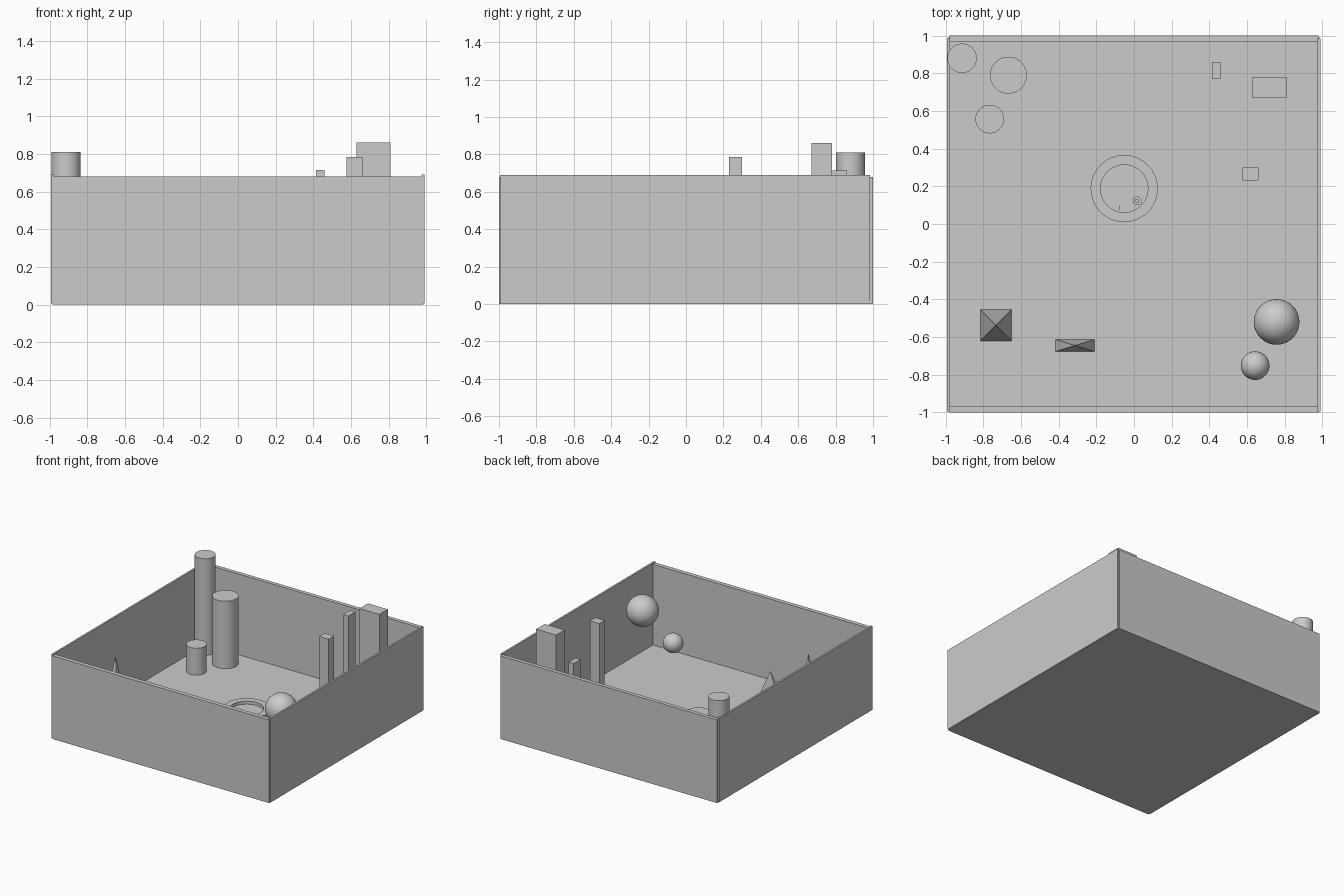
import bpy, bmesh, math
from mathutils import Matrix

cube = bpy.data.objects.get("Cube")
if cube:
    bpy.data.objects.remove(cube, do_unlink=True)

# One plain grey for everything
GREY = (0.6, 0.6, 0.6, 1.0)
grey = bpy.data.materials.new("plain_grey")
grey.use_nodes = True
grey.diffuse_color = GREY
grey.node_tree.nodes["Principled BSDF"].inputs["Base Color"].default_value = GREY

FLOOR = 0.02


def add_object(name, bm, smooth=False):
    mesh = bpy.data.meshes.new(name)
    bm.to_mesh(mesh)
    bm.free()
    mesh.materials.append(grey)
    obj = bpy.data.objects.new(name, mesh)
    bpy.context.collection.objects.link(obj)
    if smooth:
        bpy.ops.object.select_all(action='DESELECT')
        obj.select_set(True)
        bpy.context.view_layer.objects.active = obj
        bpy.ops.object.shade_smooth_by_angle(angle=math.radians(35))
    return obj


def box(name, x0, x1, y0, y1, z0, z1):
    bm = bmesh.new()
    place = Matrix.Translation(((x0 + x1) / 2, (y0 + y1) / 2, (z0 + z1) / 2))
    size = Matrix.Diagonal((x1 - x0, y1 - y0, z1 - z0, 1))
    bmesh.ops.create_cube(bm, size=1, matrix=place @ size)
    return add_object(name, bm)


def cylinder(name, x, y, radius, z0, z1):
    bm = bmesh.new()
    bmesh.ops.create_cone(bm, cap_ends=True, segments=48, radius1=radius, radius2=radius,
                          depth=z1 - z0, matrix=Matrix.Translation((x, y, (z0 + z1) / 2)))
    return add_object(name, bm, True)


def sphere(name, x, y, z, radius):
    bm = bmesh.new()
    bmesh.ops.create_uvsphere(bm, u_segments=48, v_segments=24, radius=radius,
                              matrix=Matrix.Translation((x, y, z)))
    return add_object(name, bm, True)


def pyramid(name, x0, x1, y0, y1, top):
    bm = bmesh.new()
    base = [bm.verts.new((x, y, FLOOR)) for x, y in ((x0, y0), (x1, y0), (x1, y1), (x0, y1))]
    apex = bm.verts.new(((x0 + x1) / 2, (y0 + y1) / 2, top))
    bm.faces.new(base[::-1])
    for i in range(4):
        bm.faces.new((base[i], base[(i + 1) % 4], apex))
    return add_object(name, bm)


def ring(name, x, y, inner, outer, z0, z1, steps=64):
    # Rectangular section swept around the vertical axis
    bm = bmesh.new()
    section = ((inner, z0), (outer, z0), (outer, z1), (inner, z1))
    loops = []
    for i in range(steps):
        a = 2 * math.pi * i / steps
        loops.append([bm.verts.new((x + r * math.cos(a), y + r * math.sin(a), z)) for r, z in section])
    for i in range(steps):
        a, b = loops[i], loops[(i + 1) % steps]
        for j in range(4):
            k = (j + 1) % 4
            bm.faces.new((a[j], b[j], b[k], a[k]))
    bmesh.ops.recalc_face_normals(bm, faces=bm.faces[:])
    return add_object(name, bm, True)


# Open tray: floor and four walls
box("floor", -0.985, 0.985, -0.99, 0.99, 0, FLOOR)
box("front_wall", -0.98, 0.98, -1, -0.965, 0, 0.68)
box("back_wall", -0.98, 0.98, 0.968, 1, 0, 0.68)
box("right_wall", -0.992, -0.977, -0.995, 0.985, 0.005, 0.69)
box("left_wall", 0.975, 0.99, -0.995, 0.985, 0.005, 0.69)

# Round columns in the back corner
cylinder("tall_column", -0.913, 0.88, 0.078, FLOOR, 0.81)
cylinder("middle_column", -0.667, 0.79, 0.098, FLOOR, 0.573)
cylinder("short_column", -0.766, 0.557, 0.076, FLOOR, 0.24)

# Square blocks
box("wide_block", 0.63, 0.81, 0.67, 0.78, FLOOR, 0.86)
box("medium_block", 0.575, 0.66, 0.23, 0.30, FLOOR, 0.785)
box("narrow_block", 0.415, 0.46, 0.77, 0.86, FLOOR, 0.715)

# Floating balls
sphere("large_ball", 0.757, -0.52, 0.53, 0.121)
sphere("small_ball", 0.643, -0.752, 0.207, 0.076)

# Pyramids
pyramid("tall_pyramid", -0.815, -0.65, -0.62, -0.455, 0.57)
pyramid("low_pyramid", -0.417, -0.21, -0.677, -0.613, 0.275)

# Flat ring with tiny pieces lying inside it
ring("floor_ring", -0.052, 0.188, 0.126, 0.178, FLOOR, 0.045)
cylinder("peg_base", 0.017, 0.123, 0.023, FLOOR, 0.03)
cylinder("peg_tip", 0.017, 0.123, 0.01, 0.03, 0.04)
box("small_sliver", -0.077, -0.074, 0.075, 0.098, FLOOR, 0.03)
